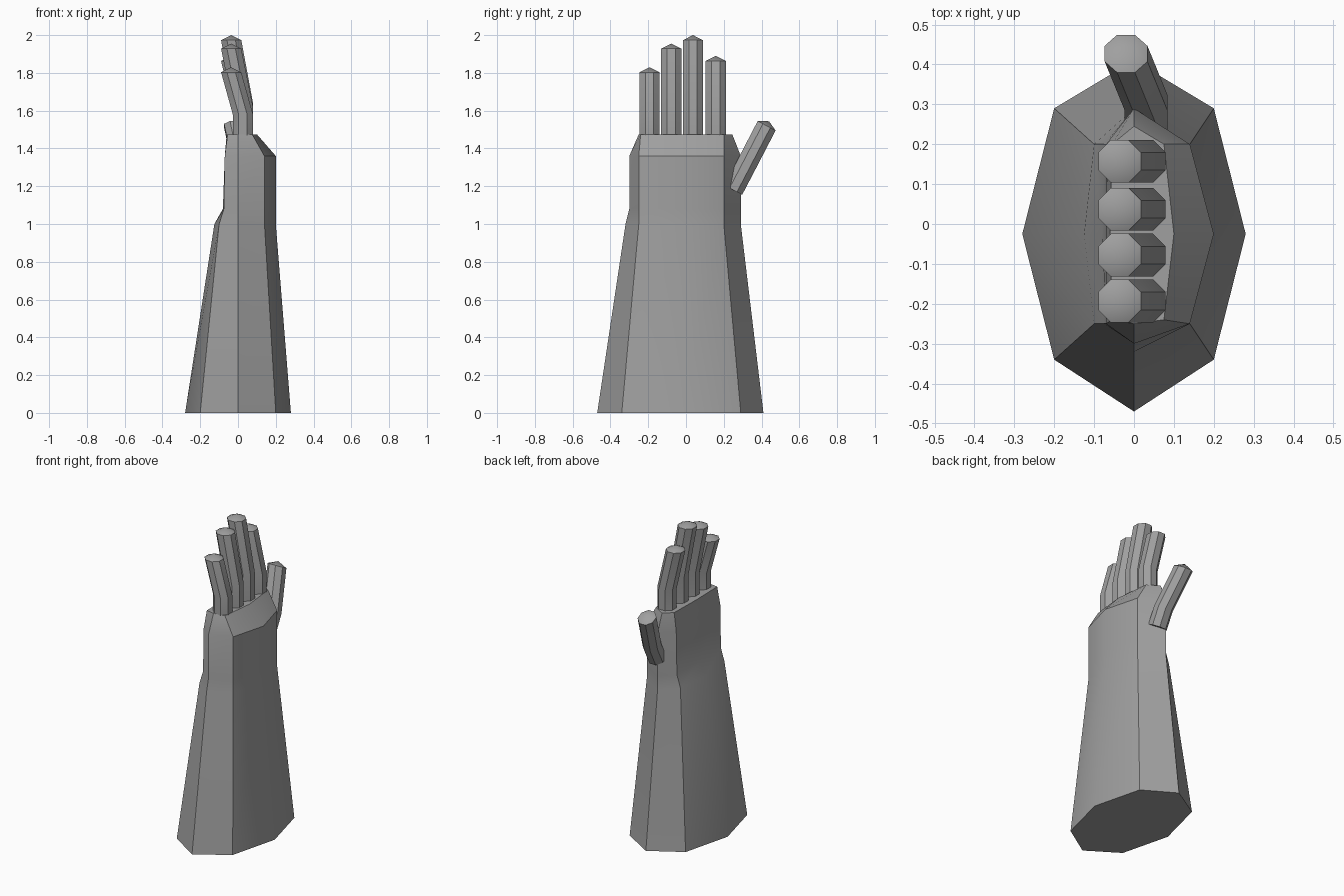
import bpy, bmesh, math
from mathutils import Matrix, Vector

cube = bpy.data.objects.get("Cube")
if cube:
    bpy.data.objects.remove(cube, do_unlink=True)

grey = bpy.data.materials.new("grey")
grey.use_nodes = True
grey.diffuse_color = (0.35, 0.35, 0.35, 1)
grey.node_tree.nodes["Principled BSDF"].inputs["Base Color"].default_value = (0.35, 0.35, 0.35, 1)


def loft(name, rings, tip=None):
    """Skin a list of equal rings, capping the end flat or with a point."""
    bm = bmesh.new()
    loops = [[bm.verts.new(p) for p in ring] for ring in rings]
    n = len(loops[0])
    for a, b in zip(loops, loops[1:]):
        for i in range(n):
            j = (i + 1) % n
            bm.faces.new((a[i], a[j], b[j], b[i]))
    bm.faces.new(loops[0][::-1])
    if tip is None:
        bm.faces.new(loops[-1])
    else:
        point = bm.verts.new(tip)
        for i in range(n):
            bm.faces.new((loops[-1][i], loops[-1][(i + 1) % n], point))
    bmesh.ops.recalc_face_normals(bm, faces=bm.faces)
    mesh = bpy.data.meshes.new(name)
    bm.to_mesh(mesh)
    bm.free()
    mesh.materials.append(grey)
    obj = bpy.data.objects.new(name, mesh)
    bpy.context.collection.objects.link(obj)
    bpy.ops.object.select_all(action='DESELECT')
    obj.select_set(True)
    bpy.context.view_layer.objects.active = obj
    bpy.ops.object.shade_smooth_by_angle(angle=math.radians(30))
    return obj


def arm_ring(z, front, front_side, back_side, back, right_mid, right, left, left_mid):
    """Eight-sided cross-section from its front, side and back extents."""
    mid = -0.025
    return [(0, front, z), (left, front_side, z), (left_mid, mid, z), (left, back_side, z),
            (0, back, z), (right, back_side, z), (right_mid, mid, z), (right, front_side, z)]


# Forearm, wrist and palm
loft("forearm_and_palm", [
    arm_ring(0.00, -0.47, -0.34, 0.29, 0.41, -0.28, -0.20, 0.20, 0.28),
    arm_ring(1.00, -0.32, -0.25, 0.20, 0.29, -0.125, -0.10, 0.14, 0.20),
    arm_ring(1.08, -0.30, -0.25, 0.20, 0.29, -0.08, -0.075, 0.14, 0.20),
    arm_ring(1.36, -0.30, -0.25, 0.20, 0.29, -0.07, -0.07, 0.14, 0.20),
    arm_ring(1.475, -0.25, -0.24, 0.20, 0.245, -0.06, -0.055, 0.075, 0.10),
])


def digit(name, base, bend, end, cap, tilt=0.0):
    """Bent eight-sided finger with a shallow pointed tip."""
    turn = Matrix.Rotation(-tilt, 3, 'X')
    radius = 0.058
    angles = [math.radians(22.5 + 45 * i) for i in range(8)]
    section = [turn @ Vector((math.cos(a) * radius, math.sin(a) * radius, 0)) for a in angles]
    rings = [[Vector(c) + s for s in section] for c in (base, bend, end)]
    loft(name, rings, Vector(end) + turn @ Vector((0, 0, cap)))


# Four fingers, bending toward the palm
for name, y, bend, top in (("index_finger", 0.157, 1.60, 1.89), ("middle_finger", 0.037, 1.64, 2.0),
                           ("ring_finger", -0.078, 1.62, 1.955), ("little_finger", -0.193, 1.58, 1.83)):
    digit(name, (0.026, y, 1.46), (0.026, y, bend), (-0.036, y, top - 0.027), 0.027)

# Thumb, leaning away from the hand
digit("thumb", (0.03, 0.25, 1.18), (0.03, 0.305, 1.285), (-0.02, 0.427, 1.52), 0.027,
      math.radians(28))
